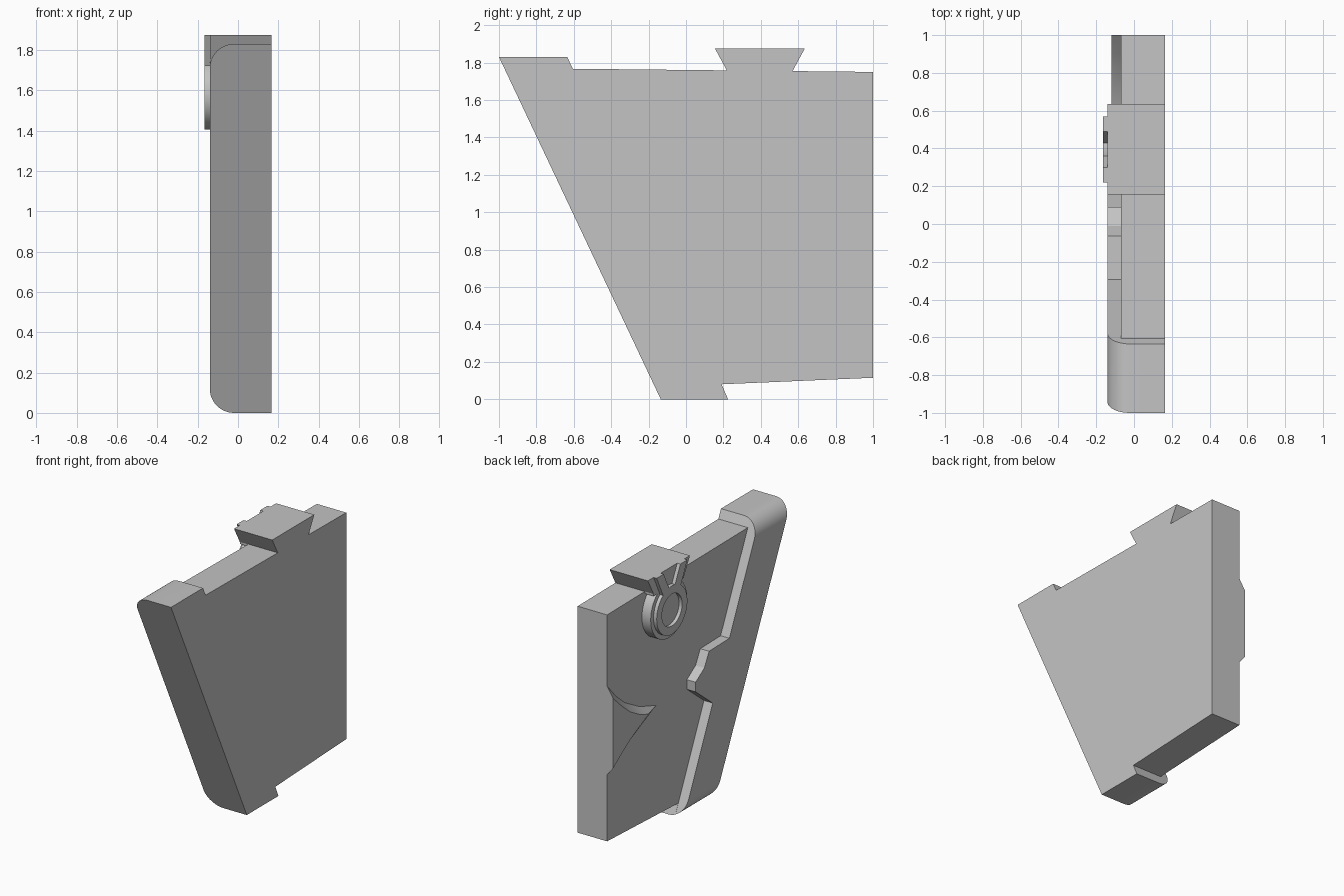
import bpy, bmesh, math
from mathutils import Matrix, Vector

cube = bpy.data.objects.get("Cube")
if cube:
    bpy.data.objects.remove(cube, do_unlink=True)

GREY = (0.55, 0.55, 0.55, 1)
grey = bpy.data.materials.new("plain grey")
grey.use_nodes = True
grey.diffuse_color = GREY
grey.node_tree.nodes["Principled BSDF"].inputs["Base Color"].default_value = GREY

RIGHT, PLATE, LEFT = -0.14, -0.07, 0.165   # outer face, recessed face, flat back face
TOP, ROUND = 1.83, 0.12


def finish(name, bm):
    bmesh.ops.remove_doubles(bm, verts=bm.verts, dist=1e-5)
    bmesh.ops.recalc_face_normals(bm, faces=bm.faces)
    mesh = bpy.data.meshes.new(name)
    bm.to_mesh(mesh)
    bm.free()
    mesh.materials.append(grey)
    obj = bpy.data.objects.new(name, mesh)
    bpy.context.collection.objects.link(obj)
    return obj


def loft(name, rings):
    """Closed solid through matching outlines."""
    bm = bmesh.new()
    loops = [[bm.verts.new(p) for p in ring] for ring in rings]
    bm.faces.new(loops[0])
    bm.faces.new(loops[-1])
    for a, b in zip(loops, loops[1:]):
        for i in range(len(a)):
            j = (i + 1) % len(a)
            bm.faces.new((a[i], a[j], b[j], b[i]))
    return finish(name, bm)


def slab(name, outline, x0, x1):
    """Side outline (y, z) extruded along x."""
    return loft(name, [[(x, y, z) for y, z in outline] for x in (x0, x1)])


def boolean(obj, other, operation):
    mod = obj.modifiers.new(operation.lower(), 'BOOLEAN')
    mod.operation, mod.solver, mod.object = operation, 'EXACT', other
    bpy.context.view_layer.objects.active = obj
    bpy.ops.object.modifier_apply(modifier=mod.name)
    bpy.data.objects.remove(other, do_unlink=True)


def smooth(obj):
    bpy.ops.object.select_all(action='DESELECT')
    obj.select_set(True)
    bpy.context.view_layer.objects.active = obj
    bpy.ops.object.shade_smooth_by_angle(angle=math.radians(25))


# Main plate with the undercut foot and the stepped top
body = slab("body", [(-1, TOP), (-0.635, TOP), (-0.605, 1.767), (1, 1.75), (1, 0.115),
                     (0.19, 0.08), (0.225, 0), (-0.135, 0)], PLATE, LEFT)

# Raised front border with its kinked inner edge
border = slab("border", [(-1, TOP), (-0.635, TOP), (-0.295, 1.105), (-0.063, 1.1),
                         (-0.01, 1.0), (0.09, 0.935), (0.09, 0.865), (-0.105, 0.71),
                         (0.225, 0), (-0.135, 0)], RIGHT, 0.1)
boolean(body, border, 'UNION')

# Round the long top and bottom edges of the raised side
section = [(0.5, 0), (0.5, TOP)]
for centre_z, start in ((TOP - ROUND, 90), (ROUND, 180)):
    for i in range(13):
        a = math.radians(start + i * 7.5)
        section.append((RIGHT + ROUND + ROUND * math.cos(a), centre_z + ROUND * math.sin(a)))
envelope = loft("envelope", [[(x, y, z) for x, z in section] for y in (-1.5, 1.5)])
boolean(body, envelope, 'INTERSECT')
smooth(body)

# Dovetail lug on the top edge
slab("dovetail_lug", [(0.155, 1.875), (0.635, 1.875), (0.57, 1.755), (0.57, 1.74),
                      (0.22, 1.74), (0.22, 1.755)], RIGHT, LEFT)

# Round boss with a raised ring
bm = bmesh.new()
centre = Vector((0, 0.395, 1.58))
profile = [(0, -0.06), (0.208, -0.06), (0.208, RIGHT), (0.175, RIGHT), (0.175, -0.165),
           (0.115, -0.165), (0.115, RIGHT), (0, RIGHT)]
verts = [bm.verts.new(centre + Vector((x, r, 0))) for r, x in profile]
edges = [bm.edges.new(pair) for pair in zip(verts, verts[1:])]
bmesh.ops.spin(bm, geom=verts + edges, cent=centre, axis=(1, 0, 0),
               angle=math.tau, steps=48, use_merge=False)
smooth(finish("ring_boss", bm))

# Two splayed prongs from the ring to the lug
for side, label in ((1, "rear"), (-1, "front")):
    outline = [(0.395 + side * d, z) for d, z in
               ((0.095, 1.875), (0.175, 1.875), (0.1, 1.72), (0.02, 1.72))]
    slab(label + "_prong", outline, -0.165, -0.13)

# Scooped wedge with sloped sides at the rear edge
upper = [(1, 1.235), (0.9, 1.125), (0.8, 1.04), (0.63, 0.946)]
lower = [(0.74, 0.745), (0.87, 0.675), (1, 0.595)]
base = upper + [(0.44, 0.883)] + lower
crest = [(1, 1.16), (0.9, 1.065), (0.8, 0.985), (0.7, 0.93), (0.6, 0.893),
         (0.8, 0.79), (0.9, 0.725), (1, 0.655)]
wedge = loft("rear_wedge", [[(x, y, z) for y, z in pts] for x, pts in
                            ((PLATE + 0.01, base), (PLATE, base), (-0.118, crest))])
smooth(wedge)
